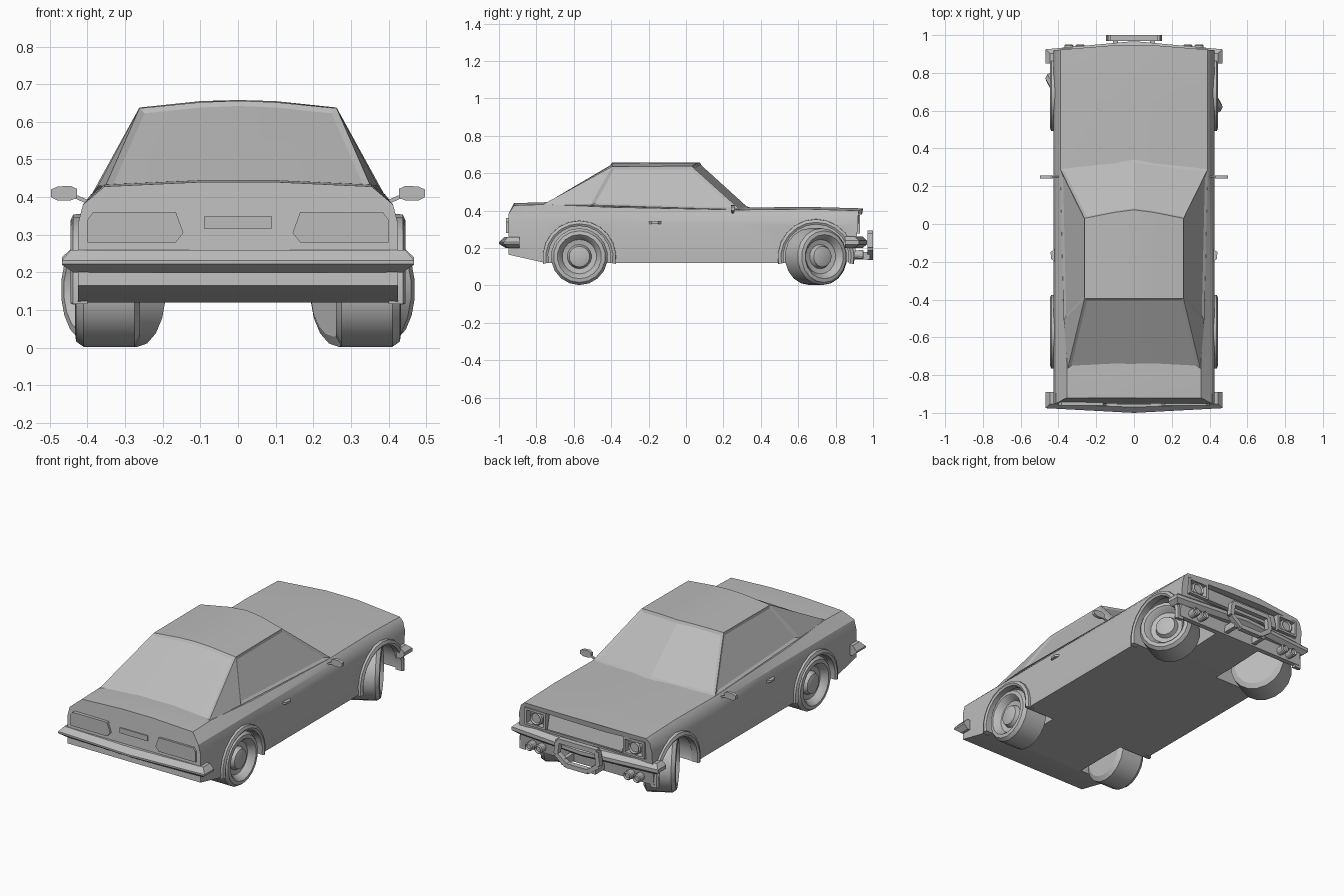
import bpy, bmesh, math
from mathutils import Vector, Matrix

if "Cube" in bpy.data.objects:
    bpy.data.objects.remove(bpy.data.objects["Cube"])

grey = bpy.data.materials.new("plain_grey")
grey.diffuse_color = (0.5, 0.5, 0.5, 1)
grey.use_nodes = True
grey.node_tree.nodes["Principled BSDF"].inputs["Base Color"].default_value = grey.diffuse_color


def finish(name, bm, angle=28):
    bmesh.ops.recalc_face_normals(bm, faces=bm.faces)
    me = bpy.data.meshes.new(name)
    bm.to_mesh(me)
    bm.free()
    ob = bpy.data.objects.new(name, me)
    bpy.context.collection.objects.link(ob)
    me.materials.append(grey)
    smooth(ob, angle)
    return ob


def smooth(ob, angle=28):
    bpy.ops.object.select_all(action='DESELECT')
    ob.select_set(True)
    bpy.context.view_layer.objects.active = ob
    bpy.ops.object.shade_smooth_by_angle(angle=math.radians(angle))


def loft(name, rings, angle=28):
    """Skin closed rings of equal length and cap both ends."""
    bm = bmesh.new()
    rv = [[bm.verts.new(p) for p in r] for r in rings]
    n = len(rv[0])
    for a, b in zip(rv, rv[1:]):
        for i in range(n):
            bm.faces.new((a[i], a[(i + 1) % n], b[(i + 1) % n], b[i]))
    bm.faces.new(rv[0])
    bm.faces.new(rv[-1])
    return finish(name, bm, angle)


def box(name, x, y, z):
    return loft(name, [[(x[0], b, c) for b, c in
                        ((y[0], z[0]), (y[1], z[0]), (y[1], z[1]), (y[0], z[1]))],
                       [(x[1], b, c) for b, c in
                        ((y[0], z[0]), (y[1], z[0]), (y[1], z[1]), (y[0], z[1]))]])


def bar(name, p, q, w, d):
    p, q = Vector(p), Vector(q)
    side = (q - p).normalized().cross(Vector((0, 1, 0))) * w / 2
    dep = Vector((0, d / 2, 0))
    return loft(name, [[c + side + dep, c - side + dep, c - side - dep, c + side - dep]
                       for c in (p, q)])


def lathe(name, stations, axis, centre, n=18):
    """Rings of (offset, radius) along the x or y axis."""
    rings = []
    for o, r in stations:
        ring = []
        for i in range(n):
            t = 2 * math.pi * (i + .5) / n
            a, b = r * math.cos(t), r * math.sin(t)
            ring.append(Vector((o, a, b) if axis == 'x' else (a, o, b)) + Vector(centre))
        rings.append(ring)
    return loft(name, rings)


def cut(ob, cutter):
    m = ob.modifiers.new("cut", 'BOOLEAN')
    m.operation, m.object, m.solver = 'DIFFERENCE', cutter, 'EXACT'
    cutter.hide_render = True
    bpy.context.view_layer.objects.active = ob
    bpy.ops.object.modifier_apply(modifier=m.name)
    bpy.data.objects.remove(cutter)


# lower body, lofted from tail to nose
sections = [(-.95, .165, .44, .355), (-.75, .12, .445, .355), (-.4, .12, .43, .375),
            (.28, .12, .416, .39), (.65, .12, .42, .39), (.92, .13, .412, .39)]
rings = []
for y, zb, zt, xt in sections:
    half = [(.425, zb), (.425, .33), (.412, .38), (xt, zt - .012), (.1, zt)]
    pts = half + [(-x, z) for x, z in reversed(half)]
    ring = []
    for x, z in pts:
        yy = y
        if y > .9:
            yy += .035 * (1 - abs(x) / .425) if z > .2 else -.02
        if y < -.9 and z > .39:
            yy += .03
        ring.append((x, yy, z))
    rings.append(ring)
body = loft("body", rings)

WHEELS = [("rear", -.57, .345, 0), ("front", .695, .328, 30)]
for nm, y, x, a in WHEELS:
    for s in (1, -1):
        inner = .24 if nm == "rear" else .15
        r = .172 if nm == "rear" else .18
        cut(body, lathe("well_cutter", [(s * inner, r), (s * .6, r)], 'x', (0, y, .155), 20))
cut(body, box("grille_cutter", (-.385, .385), (.895, 1.1), (.275, .378)))
smooth(body)

# cabin with inset windows
bm = bmesh.new()
V = lambda *p: bm.verts.new(p)
fb, fr = V(0, .34, .418), V(0, .075, .658)
rr, rb = V(0, -.395, .656), V(0, -.77, .436)
glass_front, glass_rear, glass_side, bottoms = [], [], [], []
for s in (1, -1):
    pb, pr, qr = V(s * .39, .29, .405), V(s * .1, .062, .655), V(s * .262, .03, .638)
    mr, nr = V(s * .1, -.395, .652), V(s * .262, -.395, .636)
    waist, cb = V(s * .372, -.51, .43), V(s * .352, -.77, .43)
    F = lambda *v: bm.faces.new(v if s == 1 else v[::-1])
    glass_front.append(F(fb, pb, qr, pr, fr))
    glass_rear.append(F(rr, mr, nr, cb, rb))
    glass_side.append(F(pb, waist, nr, qr))
    F(waist, cb, nr)
    F(fr, pr, mr, rr)
    F(pr, qr, nr, mr)
    F(fb, rb, cb, waist, pb)
bmesh.ops.recalc_face_normals(bm, faces=bm.faces)
for group in (glass_front, glass_rear, glass_side[:1], glass_side[1:]):
    bmesh.ops.inset_region(bm, faces=group, thickness=.016, depth=-.007,
                           use_even_offset=True, use_boundary=True)
finish("cabin", bm, 15)

# wheels (front pair steered) and wheel arch flares
tyre = [(-.085, .125), (-.07, .152), (.065, .152), (.085, .138), (.088, .118),
        (.078, .108), (.05, .092), (.045, .065), (.07, .055), (.076, .035)]
for nm, y, x, a in WHEELS:
    for s in (1, -1):
        w = lathe(nm + "_wheel", [(s * o, r) for o, r in tyre], 'x', (0, 0, 0), 18)
        w.matrix_world = Matrix.Translation((s * x, y, .154)) @ \
            Matrix.Rotation(math.radians(a), 4, 'Z')
        k = .168 if nm == "rear" else .176
        sec = [(k, .40), (k, .438), (k + .012, .445), (k + .028, .438), (k + .03, .40)]
        arc = []
        for i in range(13):
            t = math.radians(-10 + 200 * i / 12)
            arc.append([(s * fx, y + r * math.cos(t), .15 + r * math.sin(t)) for r, fx in sec])
        loft(nm + "_flare", arc)


# bumpers: wedge profile swept round inner and outer paths
def bumper(name, half, prof):
    path = [((-a, b), (-c, d)) for (a, b), (c, d) in reversed(half[1:])] + half
    loft(name, [[(i[0] + (o[0] - i[0]) * t, i[1] + (o[1] - i[1]) * t, z) for t, z in prof]
                for i, o in path])


bumper("rear_bumper", [((0, -.94), (0, -1.0)), ((.42, -.93), (.468, -.975)),
                       ((.42, -.89), (.468, -.89))],
       [(0, .2), (.4, .2), (1, .222), (1, .232), (.5, .26), (0, .26)])
bumper("front_bumper", [((0, .92), (0, .968)), ((.42, .88), (.468, .925)),
                        ((.42, .85), (.468, .85))],
       [(0, .2), (.5, .2), (1, .22), (1, .24), (.5, .262), (0, .262)])

# tail lights and rear plate
for s in (1, -1):
    lamp = [(.4, .28), (.165, .28), (.145, .305), (.165, .36), (.385, .36), (.4, .34)]
    loft("tail_light", [[(s * x, y, z) for x, z in lamp] for y in (-.962, -.935)])
box("rear_plate", (-.09, .09), (-.956, -.94), (.317, .348))

# nose: grille, headlights, fog lights
loft("grille", [[(x, .89, .28), (x, .925, .285), (x, .905, .37), (x, .89, .37)]
                for x in (-.24, .24)])
for s in (1, -1):
    c = s * .315
    for e in (-1, 1):
        bar("headlight_frame", (c + e * .06, .91, .28), (c + e * .06, .91, .376), .012, .04)
        bar("headlight_frame", (c - .06, .91, .328 + e * .043),
            (c + .06, .91, .328 + e * .043), .012, .04)
    lathe("headlight", [(.89, .04), (.922, .04), (.928, .033), (.918, .028)],
          'y', (c, 0, .328), 14)
    for fx in (.285, .345):
        lathe("fog_light", [(.88, .022), (.945, .025), (.95, .019), (.94, .015)],
              'y', (s * fx, 0, .165), 12)

# push bar in front of the nose
frame = [(-.125, .28), (.125, .28), (.135, .2), (.07, .15), (-.07, .15), (-.135, .2)]
for (x1, z1), (x2, z2) in zip(frame, frame[1:] + frame[:1]):
    bar("push_bar", (x1, .985, z1), (x2, .985, z2), .026, .03)
for s in (1, -1):
    box("push_bar_mount", (s * .085, s * .11), (.9, .985), (.14, .18))

# mirrors and door handles
for s in (1, -1):
    shape = [(.428, .398), (.445, .391), (.48, .391), (.497, .4), (.497, .42),
             (.48, .428), (.445, .43), (.428, .422)]
    loft("side_mirror", [[(s * x, y, z) for x, z in shape] for y in (.24, .258)])
    bar("mirror_stalk", (s * .395, .25, .385), (s * .44, .25, .405), .01, .01)
    loft("door_handle", [[(s * x, y, z) for x, y in
                          ((.42, -.2), (.438, -.185), (.442, -.15), (.42, -.13))]
                         for z in (.328, .341)])
